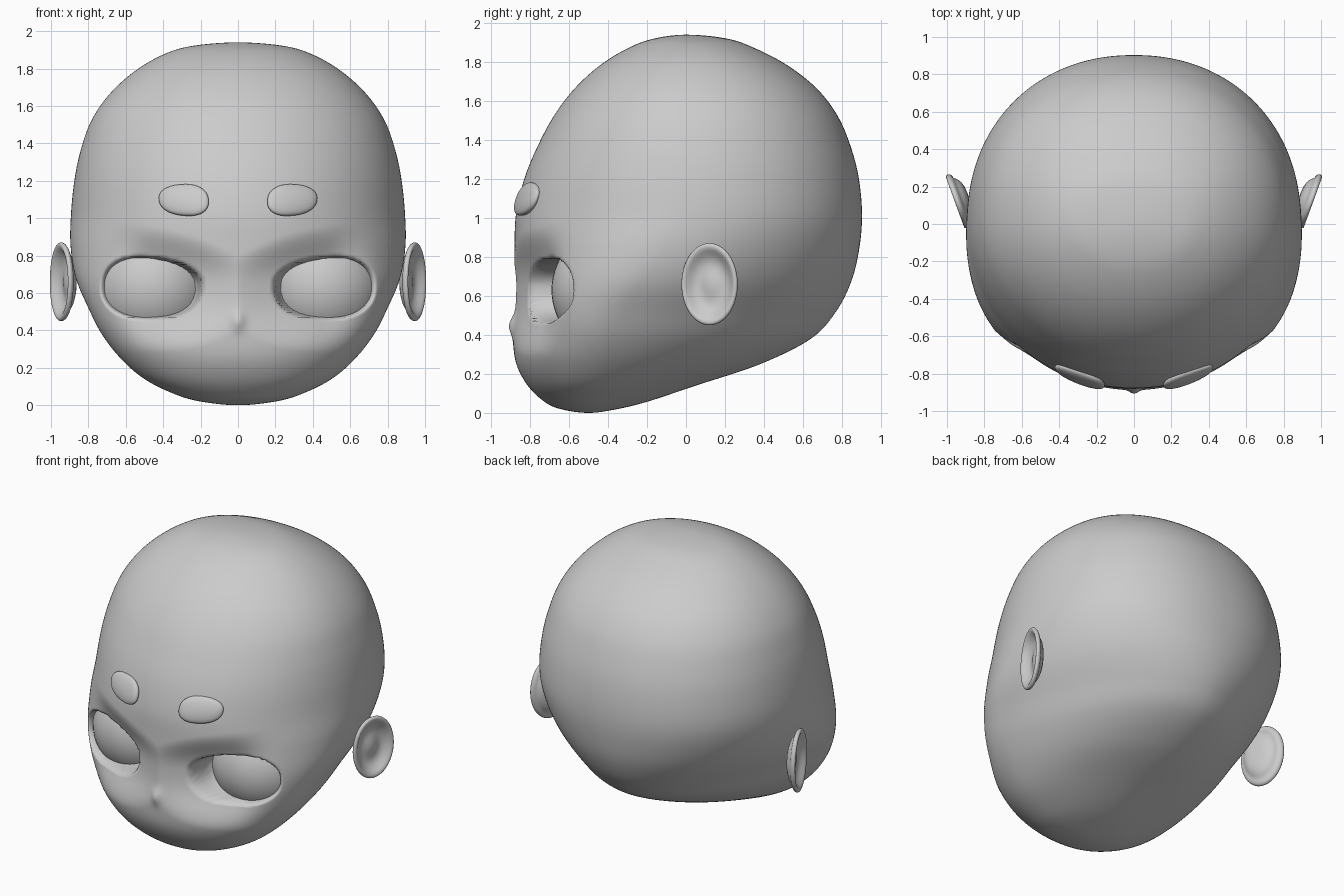
import bpy, bmesh, math
from math import sin, cos, pi, exp
from mathutils import Matrix, Vector

old = bpy.data.objects.get("Cube")
if old:
    bpy.data.objects.remove(old)

clay = bpy.data.materials.new("light_grey_clay")
clay.use_nodes = True
GREY = (0.6, 0.6, 0.6, 1)
clay.diffuse_color = GREY
clay.node_tree.nodes["Principled BSDF"].inputs["Base Color"].default_value = GREY


def finish(name, bm):
    bmesh.ops.recalc_face_normals(bm, faces=bm.faces)
    for face in bm.faces:
        face.smooth = True
    mesh = bpy.data.meshes.new(name)
    bm.to_mesh(mesh)
    bm.free()
    mesh.materials.append(clay)
    obj = bpy.data.objects.new(name, mesh)
    bpy.context.collection.objects.link(obj)
    return obj


def mirrored(name, build):
    """Build a part on the left (+x) and its mirror on the right."""
    for side, sign in (("left", 1), ("right", -1)):
        bm = build()
        bmesh.ops.transform(bm, matrix=Matrix.Diagonal((sign, 1, 1, 1)), verts=bm.verts)
        finish(side + "_" + name, bm)


def bridge_rings(bm, rings):
    """Skin closed rings of equal size, fanning to single-vertex poles."""
    for a, b in zip(rings, rings[1:]):
        count = max(len(a), len(b))
        for i in range(count):
            j = (i + 1) % count
            quad = [a[i % len(a)], a[j % len(a)], b[j % len(b)], b[i % len(b)]]
            bm.faces.new(list(dict.fromkeys(quad)))


def smoothstep(lo, hi, v):
    t = min(max((v - lo) / (hi - lo), 0), 1)
    return t * t * (3 - 2 * t)


# Head sections: height, half width, front y, back y, y of widest point
SECTIONS = [Vector(s) for s in (
    (0, 0, -.5, -.5, -.5),
    (.02, .2, -.645, -.35, -.5),
    (.06, .34, -.73, -.19, -.49),
    (.14, .5, -.812, .05, -.46),
    (.25, .627, -.87, .38, -.42),
    (.38, .728, -.888, .64, -.38),
    (.52, .8, -.885, .77, -.33),
    (.68, .867, -.882, .85, -.22),
    (.85, .895, -.88, .89, -.1),
    (1.02, .893, -.872, .903, 0),
    (1.2, .875, -.83, .887, .02),
    (1.36, .842, -.765, .847, .02),
    (1.52, .785, -.68, .78, .02),
    (1.66, .69, -.575, .675, .02),
    (1.78, .56, -.445, .525, .02),
    (1.87, .41, -.3, .355, .02),
    (1.92, .25, -.165, .21, .01),
    (1.94, 0, 0, 0, 0))]


def beyond(pole, near):
    """Reflect a section through its pole so the cap stays round."""
    out = 2 * pole - near
    out[0] = near[0]
    return out


def section(u):
    pts = [beyond(SECTIONS[0], SECTIONS[1])] + SECTIONS + [beyond(SECTIONS[-1], SECTIONS[-2])]
    k = min(int(u), len(SECTIONS) - 2)
    t = u - k
    a, b, c, d = pts[k:k + 4]
    return b + t / 2 * (c - a + t * (2 * a - 5 * b + 4 * c - d + t * (3 * (b - c) + d - a)))


def roundness(a, z):
    """Section exponent: full chin and skull, narrow underside behind the jaw."""
    if sin(a) < 0:
        return 2.12 - .1 * smoothstep(.4, .8, z)
    return 1.8 + .33 * smoothstep(.3, 1, z)


def face_relief(x, z):
    """Sunken eye sockets with soft lids, and a small nose."""
    x = abs(x)
    u = (x - .463) / .255
    half = .15 + .08 * (x - .463) if z > .63 else .158
    v = (z - .63) / half
    r = (abs(u) ** 2.4 + abs(v) ** 2.4) ** (1 / 2.4)
    hollow = .075 * (1 - smoothstep(.7, 2.2, r)) * (1 - smoothstep(.45, .75, x))
    socket = .2 * (1 - smoothstep(.9, 1.09, r)) * (1 - .6 * smoothstep(.5, .72, x))
    nose = .022 * exp(-(x / .035) ** 2 - ((z - .45) / .05) ** 2)
    return hollow + socket - nose


# Head
bm = bmesh.new()
SEGMENTS, STEPS = 320, 12
rings = []
last = (len(SECTIONS) - 1) * STEPS
for i in range(last + 1):
    z, w, front, back, mid = section(i / STEPS)
    if i in (0, last):
        rings.append([bm.verts.new((0, mid, z))])
        continue
    ring = []
    for s in range(SEGMENTS):
        a = 2 * pi * s / SEGMENTS
        n = roundness(a, z)
        k = (abs(cos(a)) ** n + abs(sin(a)) ** n) ** (-1 / n)
        x = w * k * cos(a)
        y = mid + k * sin(a) * ((back - mid) if sin(a) > 0 else (mid - front))
        if sin(a) < 0:
            y += face_relief(x, z) * smoothstep(0, .3, -sin(a))
        ring.append(bm.verts.new((x, y, z)))
    rings.append(ring)
bridge_rings(bm, rings)
finish("head", bm)


# Eyeballs
def eyeball():
    bm = bmesh.new()
    bmesh.ops.create_uvsphere(bm, u_segments=48, v_segments=32, radius=.33,
                              matrix=Matrix.Translation((.45, -.36, .63)))
    return bm


# Eyebrows: flattened pebbles with a fuller inner lower corner
def eyebrow():
    bm = bmesh.new()
    bmesh.ops.create_uvsphere(bm, u_segments=40, v_segments=24, radius=1)
    for vert in bm.verts:
        x, y, z = vert.co
        k = (abs(x) ** 2.3 + abs(y) ** 2.3 + abs(z) ** 2.3) ** (-1 / 2.3)
        vert.co = (x * k * .141 + z * .018, y * .032, z * k * .087 - x * z * .008)
    turn = Matrix.Rotation(math.radians(20), 4, "Z") @ Matrix.Rotation(math.radians(-17), 4, "X")
    bmesh.ops.transform(bm, matrix=Matrix.Translation((.29, -.815, 1.097)) @ turn, verts=bm.verts)
    return bm


# Ears: oval dishes with a rolled rim, from the back round to the inside
EAR_PROFILE = ((0, -.06), (.4, -.058), (.68, -.042), (.82, -.02), (.93, -.013), (1, .002),
               (.98, .015), (.91, .018), (.82, .009), (.66, -.014), (.45, -.026), (.2, -.018), (0, -.014))


def ear():
    bm = bmesh.new()
    rings = []
    for r, depth in EAR_PROFILE:
        count = 64 if r else 1
        rings.append([bm.verts.new((depth, r * .152 * cos(2 * pi * s / count) * (r > 0),
                                    r * .21 * sin(2 * pi * s / count) * (r > 0)))
                      for s in range(count)])
    bridge_rings(bm, rings)
    turn = Matrix.Rotation(math.radians(-20), 4, "Z")
    bmesh.ops.transform(bm, matrix=Matrix.Translation((.94, .123, .66)) @ turn, verts=bm.verts)
    bmesh.ops.subdivide_edges(bm, edges=bm.edges, cuts=1, smooth=.6, use_grid_fill=True)
    return bm


for part, build in (("eyeball", eyeball), ("eyebrow", eyebrow), ("ear", ear)):
    mirrored(part, build)
